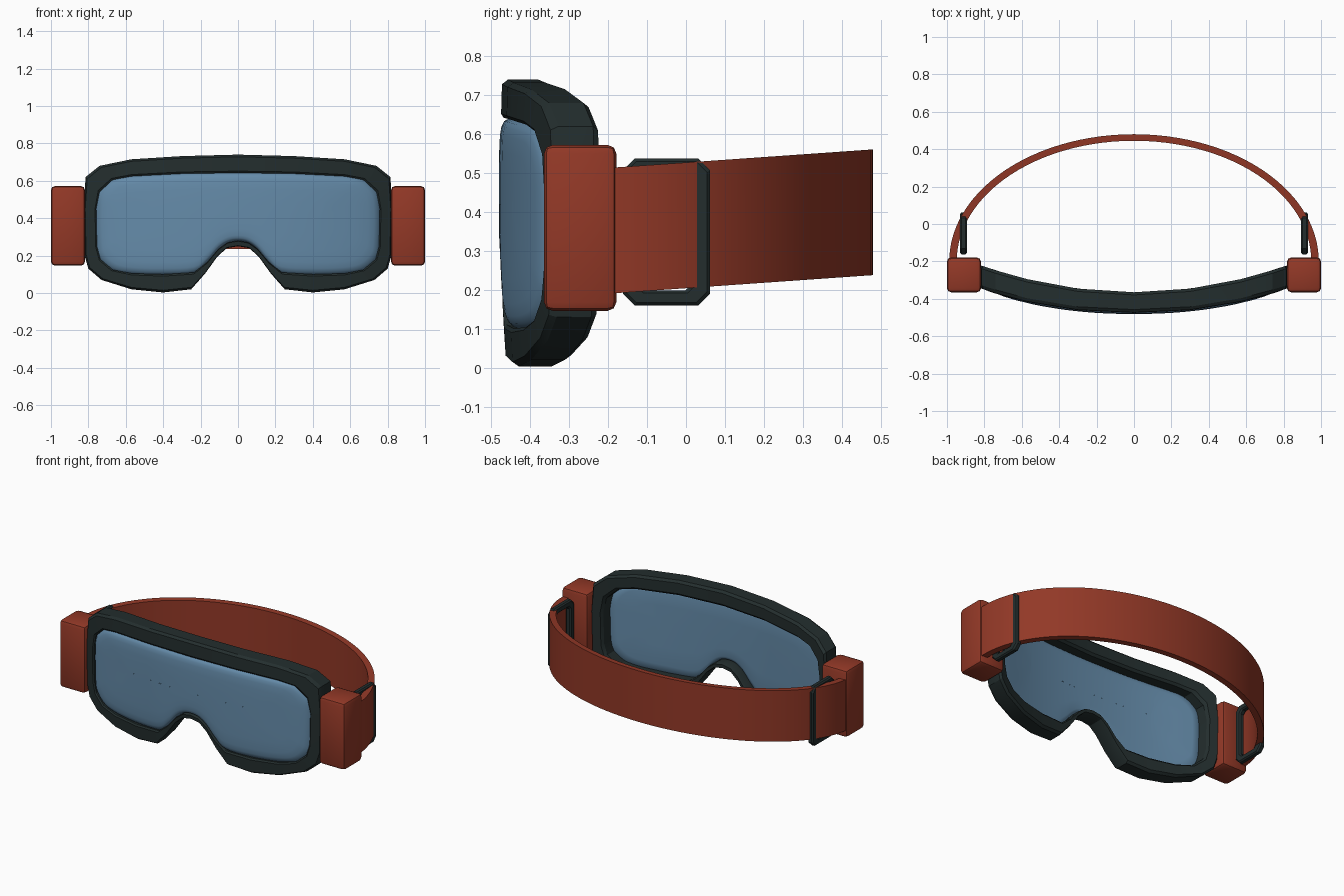
import bpy, bmesh, math
from mathutils import Vector

cube = bpy.data.objects.get("Cube")
if cube:
    bpy.data.objects.remove(cube)


def material(name, rgb):
    m = bpy.data.materials.new(name)
    m.use_nodes = True
    m.diffuse_color = (*rgb, 1)
    bsdf = m.node_tree.nodes["Principled BSDF"]
    bsdf.inputs["Base Color"].default_value = (*rgb, 1)
    bsdf.inputs["Roughness"].default_value = 0.6
    return m


DARK = material("dark green grey", (0.017, 0.027, 0.027))
BLUE = material("lens blue", (0.13, 0.26, 0.40))
RED = material("brick red", (0.29, 0.04, 0.02))


def finish(bm, name, mat, angle=28):
    bmesh.ops.remove_doubles(bm, verts=bm.verts, dist=0.0002)
    bmesh.ops.recalc_face_normals(bm, faces=bm.faces)
    me = bpy.data.meshes.new(name)
    bm.to_mesh(me)
    bm.free()
    ob = bpy.data.objects.new(name, me)
    bpy.context.collection.objects.link(ob)
    me.materials.append(mat)
    bpy.ops.object.select_all(action="DESELECT")
    ob.select_set(True)
    bpy.context.view_layer.objects.active = ob
    bpy.ops.object.shade_smooth_by_angle(angle=math.radians(angle))
    return ob


def bridge(bm, rings, wrap_rings=True, wrap_points=True):
    """Skin a list of equal-length point rings with quads."""
    vs = [[bm.verts.new(p) for p in r] for r in rings]
    n, k = len(vs), len(vs[0])
    for i in range(n if wrap_rings else n - 1):
        for j in range(k if wrap_points else k - 1):
            a, b = vs[i], vs[(i + 1) % n]
            q = (j + 1) % k
            bm.faces.new((a[j], a[q], b[q], b[j]))
    return vs


def mirrored(half):
    return half + [(-x, z) for x, z in reversed(half[1:-1])]


def smooth_loop(pts, steps=4):
    """Closed Catmull-Rom resampling of an outline."""
    out, n = [], len(pts)
    for i in range(n):
        a, b, c, d = (Vector(pts[(i + k) % n]) for k in (-1, 0, 1, 2))
        for s in range(steps):
            t = s / steps
            out.append(0.5 * (2 * b + (c - a) * t + (2 * a - 5 * b + 4 * c - d) * t * t
                              + (3 * b - a - 3 * c + d) * t ** 3))
    return out


def front_y(x):
    return -0.475 + 0.2 * abs(x) ** 2.2


def back_y(x):
    return -0.365 + 0.215 * x * x


# Outer and inner outlines of the wrapped frame
outer = mirrored([(0, .74), (.3, .732), (.57, .715), (.74, .68), (.815, .62), (.825, .45),
                  (.82, .2), (.8, .13), (.73, .07), (.57, .02), (.4, .003), (.25, .02),
                  (.175, .105), (.11, .195), (.06, .24), (0, .25)])
inner = mirrored([(0, .642), (.3, .638), (.57, .624), (.67, .605), (.74, .54), (.758, .45),
                  (.754, .25), (.735, .18), (.67, .125), (.57, .105), (.4, .10), (.235, .11),
                  (.165, .165), (.105, .235), (.055, .27), (0, .28)])

# Frame: chamfered section swept between the two outlines
section = [(0, .16), (.12, .02), (.9, 0), (1, .06), (1, .88), (.85, 1), (.14, 1), (0, .87)]
rings = []
for t, d in section:
    ring = []
    for (ox, oz), (ix, iz) in zip(outer, inner):
        x, z = ox + (ix - ox) * t, oz + (iz - oz) * t
        ring.append((x, front_y(x) + (back_y(x) - front_y(x)) * d, z))
    rings.append(ring)
bm = bmesh.new()
bridge(bm, rings)
finish(bm, "goggle_frame", DARK, 25)

# Lens: pillow-shaped shell of rings shrinking towards a horizontal spine
profile = [(0, -.006), (.3, -.006), (.6, -.005), (.8, -.003), (.9, .001), (.96, .008),
           (1, .022), (1.02, .036), (.97, .05), (.85, .055), (.5, .056), (0, .056)]
rim = smooth_loop(inner)
rings = []
for s, dy in profile:
    ring = []
    for x, z in rim:
        cx = max(-.45, min(.45, x))
        px, pz = cx + (x - cx) * s, .42 + (z - .42) * s
        ring.append((px, front_y(px) + dy, pz))
    rings.append(ring)
bm = bmesh.new()
bridge(bm, rings, wrap_rings=False)
finish(bm, "lens", BLUE, 60)

# Elastic strap: half-elliptical band that rises towards the back
bm = bmesh.new()
rings = []
count = 56
for i in range(count + 1):
    a = math.radians(-5 + 190 * i / count)
    ca, sa = math.cos(a), math.sin(a)
    ring = []
    for rx, ry, top in ((.988, .68, 0), (.948, .645, 0), (.948, .645, 1), (.988, .68, 1)):
        y = -.2 + ry * sa
        ring.append((rx * ca, y, .19 + .07 * (y + .2) + .323 * top))
    rings.append(ring)
ends = bridge(bm, rings, wrap_rings=False)
bm.faces.new(ends[0])
bm.faces.new(ends[-1])
finish(bm, "strap", RED)


def chamfered_rect(y0, y1, z0, z1, c):
    return [(y0 + c, z0), (y1 - c, z0), (y1, z0 + c), (y1, z1 - c),
            (y1 - c, z1), (y0 + c, z1), (y0, z1 - c), (y0, z0 + c)]


for side, label in ((1, "left"), (-1, "right")):
    # Hinge block beside the frame
    bm = bmesh.new()
    bmesh.ops.create_cube(bm, size=1)
    for v in bm.verts:
        v.co = (side * .909 + v.co.x * .182, -.272 + v.co.y * .186, .359 + v.co.z * .426)
    bmesh.ops.bevel(bm, geom=bm.edges[:], offset=.022, segments=2, profile=.5, affect="EDGES")
    finish(bm, label + "_hinge_block", RED, 35)

    # Adjuster buckle: flat loop with softened edges
    big = chamfered_rect(-.162, .062, .16, .537, .03)
    small = chamfered_rect(-.122, .016, .198, .498, .018)
    rings = []
    for t, x in ((0, .902), (.18, .894), (.82, .894), (1, .902),
                 (1, .922), (.82, .93), (.18, .93), (0, .922)):
        rings.append([(side * x, a[0] + (b[0] - a[0]) * t, a[1] + (b[1] - a[1]) * t)
                      for a, b in zip(big, small)])
    bm = bmesh.new()
    bridge(bm, rings)
    finish(bm, label + "_buckle", DARK)
